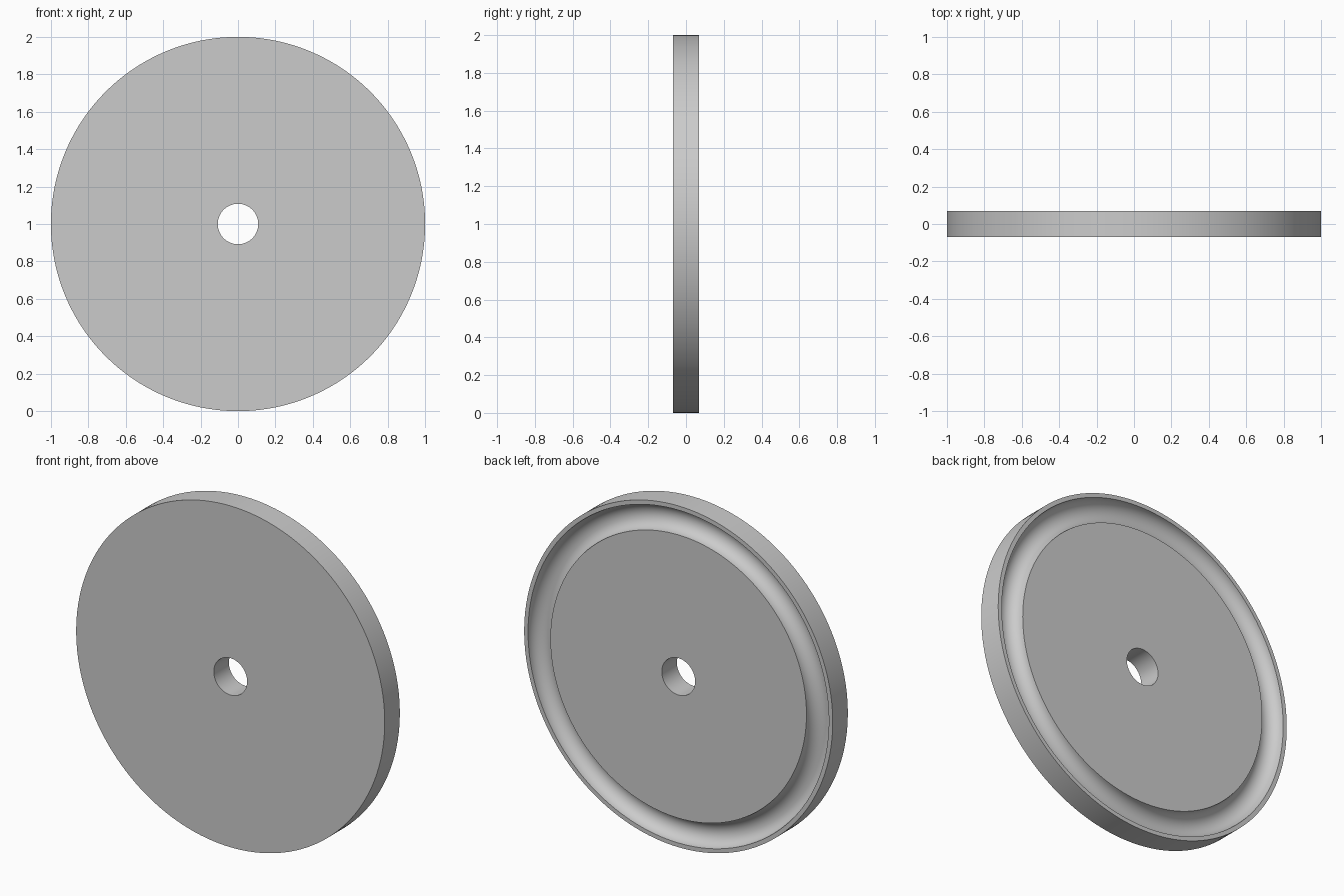
import bpy, bmesh
from math import pi, sin, cos, radians
from mathutils import Vector

cube = bpy.data.objects.get("Cube")
if cube:
    bpy.data.objects.remove(cube)

OUTER, BORE, HALF = 1.0, 0.108, 0.07
GROOVE_IN, GROOVE_OUT = 0.83, 0.975
GROOVE_DEPTH = 0.07
SEGMENTS, ARC_STEPS = 160, 16

# Plain grey metal
grey = bpy.data.materials.new("grey_metal")
grey.use_nodes = True
colour = (0.6, 0.6, 0.6, 1)
grey.diffuse_color = colour
grey.node_tree.nodes["Principled BSDF"].inputs["Base Color"].default_value = colour

# Cross-section as (radius, depth): bore, front face, rim, lip, round groove
mid = (GROOVE_IN + GROOVE_OUT) / 2
half_width = (GROOVE_OUT - GROOVE_IN) / 2
profile = [(BORE, HALF), (BORE, -HALF), (OUTER, -HALF), (OUTER, HALF)]
for i in range(ARC_STEPS + 1):
    a = pi * i / ARC_STEPS
    profile.append((mid + half_width * cos(a), HALF - GROOVE_DEPTH * sin(a)))

# Turn the closed section around the wheel axis
bm = bmesh.new()
verts = [bm.verts.new((r, y, 0)) for r, y in profile]
edges = [bm.edges.new((v, verts[i - 1])) for i, v in enumerate(verts)]
bmesh.ops.spin(bm, geom=verts + edges, cent=(0, 0, 0), axis=(0, 1, 0),
               angle=2 * pi, steps=SEGMENTS, use_merge=True)
bmesh.ops.remove_doubles(bm, verts=bm.verts, dist=0.0001)
bmesh.ops.recalc_face_normals(bm, faces=bm.faces)
bmesh.ops.translate(bm, verts=bm.verts, vec=Vector((0, 0, OUTER)))

mesh = bpy.data.meshes.new("grooved_disc")
bm.to_mesh(mesh)
bm.free()
mesh.materials.append(grey)
disc = bpy.data.objects.new("grooved_disc", mesh)
bpy.context.collection.objects.link(disc)

# Smooth round surfaces, crisp edges
bpy.context.view_layer.objects.active = disc
disc.select_set(True)
bpy.ops.object.shade_smooth_by_angle(angle=radians(30))
